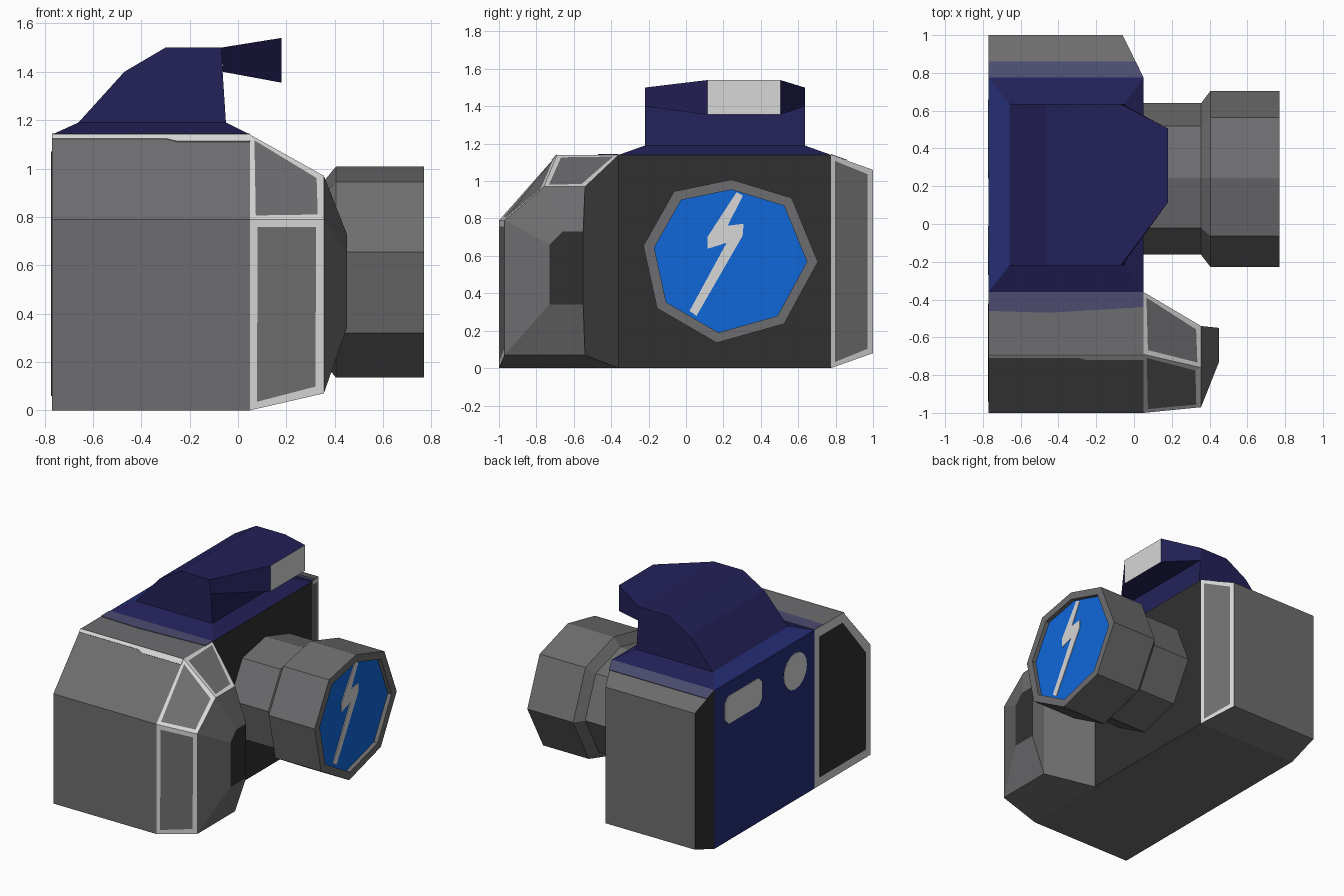
import bpy, bmesh, math
from mathutils import Vector

if "Cube" in bpy.data.objects:
    bpy.data.objects.remove(bpy.data.objects["Cube"])

COLOURS = {
    "body_grey": (0.155, 0.155, 0.16),
    "dark_rubber": (0.030, 0.030, 0.030),
    "light_trim": (0.68, 0.68, 0.68),
    "violet": (0.017, 0.015, 0.098),
    "back_navy": (0.018, 0.027, 0.18),
    "faded_violet": (0.072, 0.072, 0.16),
    "glass_blue": (0.005, 0.135, 0.70),
}
MATS = {}
for n, c in COLOURS.items():
    MATS[n] = bpy.data.materials.new(n)
    MATS[n].diffuse_color = (*c, 1)
ORDER = list(COLOURS)
G, D, W, V, N, F, B = ORDER


def loft(name, rings, mat, cap0=None, cap1=None):
    """Skin rings of points. mat(segment, side) gives a colour name, None for
    no face, or (border, inner, width) for a framed panel."""
    bm = bmesh.new()
    vs = [[bm.verts.new(p) for p in r] for r in rings]
    n = len(rings[0])
    framed = []

    def face(verts, m):
        if m is None:
            return
        f = bm.faces.new(verts)
        if isinstance(m, tuple):
            f.material_index = ORDER.index(m[0])
            framed.append((f, m))
        else:
            f.material_index = ORDER.index(m)

    for s in range(len(rings) - 1):
        for i in range(n):
            j = (i + 1) % n
            face((vs[s][i], vs[s][j], vs[s + 1][j], vs[s + 1][i]), mat(s, i))
    face(vs[0][::-1], cap0)
    face(vs[-1], cap1)
    bmesh.ops.recalc_face_normals(bm, faces=bm.faces)
    for f, m in framed:
        bmesh.ops.inset_individual(bm, faces=[f], thickness=m[2])
        f.material_index = ORDER.index(m[1])
    me = bpy.data.meshes.new(name)
    bm.to_mesh(me)
    bm.free()
    for k in ORDER:
        me.materials.append(MATS[k])
    ob = bpy.data.objects.new(name, me)
    bpy.context.collection.objects.link(ob)
    return ob


def plate(name, pts, offset, m):
    """Thin painted detail."""
    o = Vector(offset)
    top = [Vector(p) + o for p in pts]
    return loft(name, [pts, top], lambda s, i: m, m, m)


# Main body: rectangular sections along y (bottom, front, top, back sides)
def section(y, x1, z0, z1):
    return [(-.77, y, z0), (x1, y, z0), (x1, y, z1), (-.77, y, z1)]


def body_mat(s, i):
    if i == 0:
        return G
    if i == 1:
        return [None, None, D, (W, G, .04)][s]
    if i == 2:
        return [G, G, None, G][s]
    return [W, W, N, D][s]


loft("body", [section(-1, .05, 0, .79), section(-.69, .05, 0, 1.14),
              section(-.36, .05, 0, 1.14), section(.775, .05, 0, 1.14),
              section(1, -.06, .08, 1.06)], body_mat, G, G)


# Hand grip: five-sided sections along x
def grip_ring(x, ya, yb, z0, zs, ym, z1):
    return [(x, ya, z0), (x, yb, z0), (x, yb, z1), (x, ym, z1), (x, ya, zs)]


def grip_mat(s, i):
    if s == 0 and i >= 2:
        return (W, G, .045 if i == 4 else .035)
    return G


loft("grip", [grip_ring(.05, -1, -.36, 0, .79, -.69, 1.14),
              grip_ring(.355, -.97, -.54, .07, .79, -.76, .97),
              grip_ring(.45, -.73, -.55, .34, .66, -.66, .73)],
     grip_mat, None, D)

# Viewfinder housing: flared base, sloped hump and flash block
loft("hump_base",
     [[(-.77, -.36, 1.14), (.05, -.36, 1.14), (.05, .775, 1.14), (-.77, .775, 1.14)],
      [(-.66, -.22, 1.19), (-.05, -.22, 1.19), (-.05, .635, 1.19), (-.66, .635, 1.19)]],
     lambda s, i: N if i == 3 else V, None, V)
profile = [(-.66, 1.19), (-.05, 1.19), (-.07, 1.5), (-.3, 1.5), (-.47, 1.4)]
loft("hump", [[(x, y, z) for x, z in profile] for y in (-.22, .635)],
     lambda s, i: None if i == 0 else V, V, V)
loft("flash",
     [[(-.063, -.22, 1.4), (-.063, .635, 1.4), (-.07, .635, 1.5), (-.07, -.22, 1.5)],
      [(.18, .115, 1.355), (.18, .505, 1.355), (.18, .505, 1.54), (.18, .115, 1.54)]],
     lambda s, i: V, None, W)

# Lens barrel: slightly uneven octagon, with a recessed glass
OCT = [(.244, 1.008), (.565, .91), (.705, .568), (.525, .237),
       (.164, .135), (-.155, .32), (-.228, .654), (-.064, .945)]


def lens_ring(x, k, cy=.238, cz=.575):
    return [(x, cy + (y - cy) * k, cz + (z - cz) * k) for y, z in OCT]


loft("lens", [lens_ring(.05, .86), lens_ring(.355, .86), lens_ring(.405, 1),
              lens_ring(.77, 1), lens_ring(.77, .875), lens_ring(.74, .875)],
     lambda s, i: G, None, B)
glare = [(.27, .94), (.305, .922), (.222, .761), (.308, .772), (.303, .708),
         (.056, .279), (.019, .306), (.217, .67), (.115, .638), (.115, .702)]
plate("glass_glare", [(.739, y, z) for y, z in glare], (.006, 0, 0), W)

# Back details: rubber panel, window and round button
back = (-.004, 0, 0)
plate("back_panel", [(-.77, y, z) for y, z in
                     [(-.42, .06), (-.94, .06), (-.94, .76), (-.68, 1.07), (-.42, 1.07)]],
      back, D)
win = [(.21, .06), (.17, .1), (-.17, .1), (-.21, .06),
       (-.21, -.06), (-.17, -.1), (.17, -.1), (.21, -.06)]
plate("back_window", [(-.77, .45 + y, .94 + z) for y, z in win], back, W)
plate("back_button", [(-.77, -.14 + .13 * math.cos(a * math.pi / 8),
                       .93 + .13 * math.sin(a * math.pi / 8)) for a in range(16)], back, W)

# Worn paint bands beside the hump and light trim on the left shoulder
plate("left_paint_band", [(-.77, -.36, 1.14), (.05, -.36, 1.14),
                          (.05, -.44, 1.14), (-.45, -.47, 1.14), (-.77, -.46, 1.14)],
      (0, 0, .004), F)
plate("right_paint_band", [(-.77, .775, 1.14), (.05, .775, 1.14),
                           (.009, .86, 1.11), (-.77, .86, 1.11)], (0, .001, .004), F)
plate("shoulder_trim", [(-.77, -.69, 1.14), (.05, -.69, 1.14), (.05, -.717, 1.11),
                        (-.25, -.717, 1.11), (-.3, -.706, 1.122), (-.77, -.706, 1.122)],
      (0, -.003, .003), W)

for m in bpy.data.materials:
    if m.users and not m.is_grease_pencil:
        m.use_nodes = True
        m.node_tree.nodes["Principled BSDF"].inputs["Base Color"].default_value = m.diffuse_color
